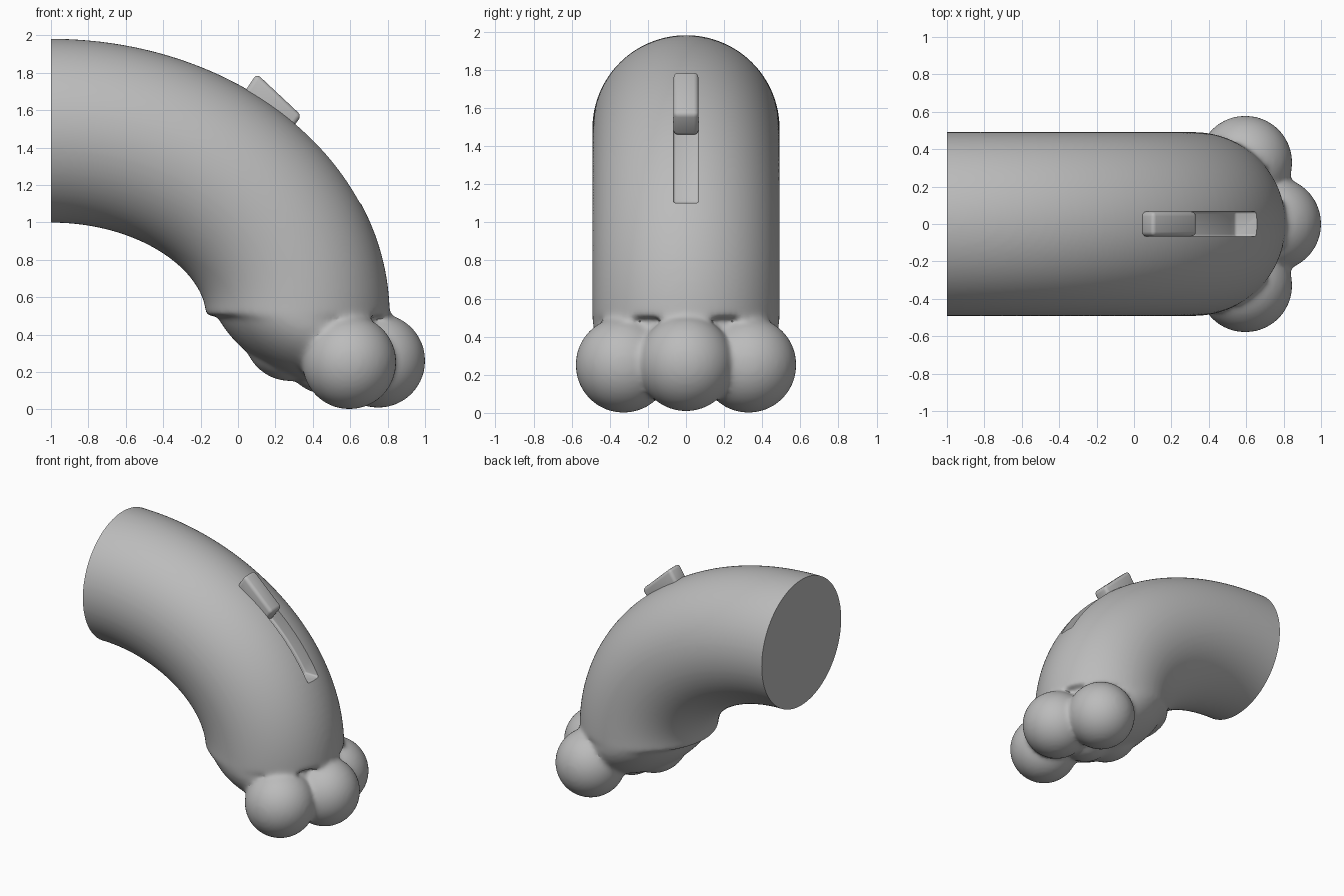
import bpy, bmesh, math
from mathutils import Matrix, Vector

cube = bpy.data.objects.get("Cube")
if cube:
    bpy.data.objects.remove(cube, do_unlink=True)

grey = bpy.data.materials.new("plain grey")
grey.use_nodes = True
COLOUR = (0.5, 0.5, 0.5, 1)
grey.diffuse_color = COLOUR
grey.node_tree.nodes["Principled BSDF"].inputs["Base Color"].default_value = COLOUR


def add_object(name, bm):
    bmesh.ops.recalc_face_normals(bm, faces=bm.faces)
    mesh = bpy.data.meshes.new(name)
    bm.to_mesh(mesh)
    bm.free()
    mesh.materials.append(grey)
    obj = bpy.data.objects.new(name, mesh)
    bpy.context.collection.objects.link(obj)
    return obj


def bend(degrees, offset=0):
    """Point (x, z) beside the elliptical centre line, and its outward normal."""
    t = math.radians(degrees)
    normal = Vector((math.sin(t) / 1.32, math.cos(t) / 0.99)).normalized()
    return Vector((-1 + 1.32 * math.sin(t), 0.5 + 0.99 * math.cos(t))) + normal * offset, normal


def prism(name, outline, width, bevel):
    """Extrude an (x, z) outline across y and soften its edges."""
    bm = bmesh.new()
    face = bm.faces.new([bm.verts.new((x, -width / 2, z)) for x, z in outline])
    grown = bmesh.ops.extrude_face_region(bm, geom=[face])["geom"]
    bmesh.ops.translate(bm, vec=(0, width, 0),
                        verts=[v for v in grown if isinstance(v, bmesh.types.BMVert)])
    obj = add_object(name, bm)
    mod = obj.modifiers.new("soft edges", "BEVEL")
    mod.width, mod.segments, mod.limit_method = bevel, 3, "ANGLE"
    return obj


def bake(obj):
    """Replace the mesh by its modified result."""
    bpy.context.view_layer.update()
    result = obj.evaluated_get(bpy.context.evaluated_depsgraph_get())
    mesh = bpy.data.meshes.new_from_object(result)
    obj.modifiers.clear()
    obj.data = mesh


def shade(obj, angle):
    bpy.ops.object.select_all(action="DESELECT")
    obj.select_set(True)
    bpy.context.view_layer.objects.active = obj
    bpy.ops.object.shade_smooth_by_angle(angle=math.radians(angle))


# Bent tube, running past the flat end so it can be trimmed cleanly
bm = bmesh.new()
RADIUS, SIDES, STEPS = 0.492, 64, 40
stations = [(Vector((-1.12, 1.49)), Vector((0, 1)))]
stations += [bend(90 * i / STEPS) for i in range(STEPS + 1)]
rings = []
for centre, normal in stations:
    ring = []
    for k in range(SIDES):
        a = math.tau * k / SIDES
        p = centre + normal * RADIUS * math.cos(a)
        ring.append(bm.verts.new((p.x, RADIUS * math.sin(a), p.y)))
    rings.append(ring)
for a, b in zip(rings, rings[1:]):
    for k in range(SIDES):
        n = (k + 1) % SIDES
        bm.faces.new((a[k], a[n], b[n], b[k]))
bm.faces.new(rings[0])
bm.faces.new(rings[-1])


# Sloping sole, toes and pads: centre, radii, tilt
def ball(centre, radii, tilt=0):
    matrix = (Matrix.Translation(centre) @ Matrix.Rotation(math.radians(tilt), 4, "Y")
              @ Matrix.Diagonal((*radii, 1)))
    bmesh.ops.create_uvsphere(bm, u_segments=48, v_segments=24, radius=1, matrix=matrix)


ball((0.31, 0, 0.5), (0.5, 0.492, 0.31), 30)
TOE = (0.252,) * 3
ball((0.75, 0, 0.26), TOE)
for side in (-1, 1):
    ball((0.595, 0.328 * side, 0.252), TOE)
ball((0.28, 0, 0.4), (0.25,) * 3)
ball((0.47, 0, 0.3), (0.22,) * 3)
body = add_object("bent_body", bm)

# Blend everything into one skin
remesh = body.modifiers.new("blend", "REMESH")
remesh.mode, remesh.voxel_size = "VOXEL", 0.015
smooth = body.modifiers.new("soften", "SMOOTH")
smooth.factor, smooth.iterations = 0.5, 16
bake(body)

# Slot that follows the bend, and the trim for the flat end
floor = [bend(38 + 28 * i / 16, 0.39)[0] for i in range(17)]
above = [bend(70 - 32 * i / 16, 0.6)[0] for i in range(17)]
slot = prism("slot_cutter", floor + above, 0.132, 0.012)
trim = prism("end_cutter", [(-1.5, 0.5), (-1, 0.5), (-1, 2.5), (-1.5, 2.5)], 2, 0)
for cutter in (slot, trim):
    bake(cutter)
    mod = body.modifiers.new("cut", "BOOLEAN")
    mod.operation, mod.solver, mod.object = "DIFFERENCE", "EXACT", cutter
bake(body)
for cutter in (slot, trim):
    bpy.data.objects.remove(cutter, do_unlink=True)
shade(body, 35)

# Sliding switch
switch = prism("slide_switch", [(0.03, 1.69), (0.1, 1.795), (0.34, 1.57),
                                (0.25, 1.45), (0.1, 1.55)], 0.132, 0.025)
bake(switch)
shade(switch, 35)
